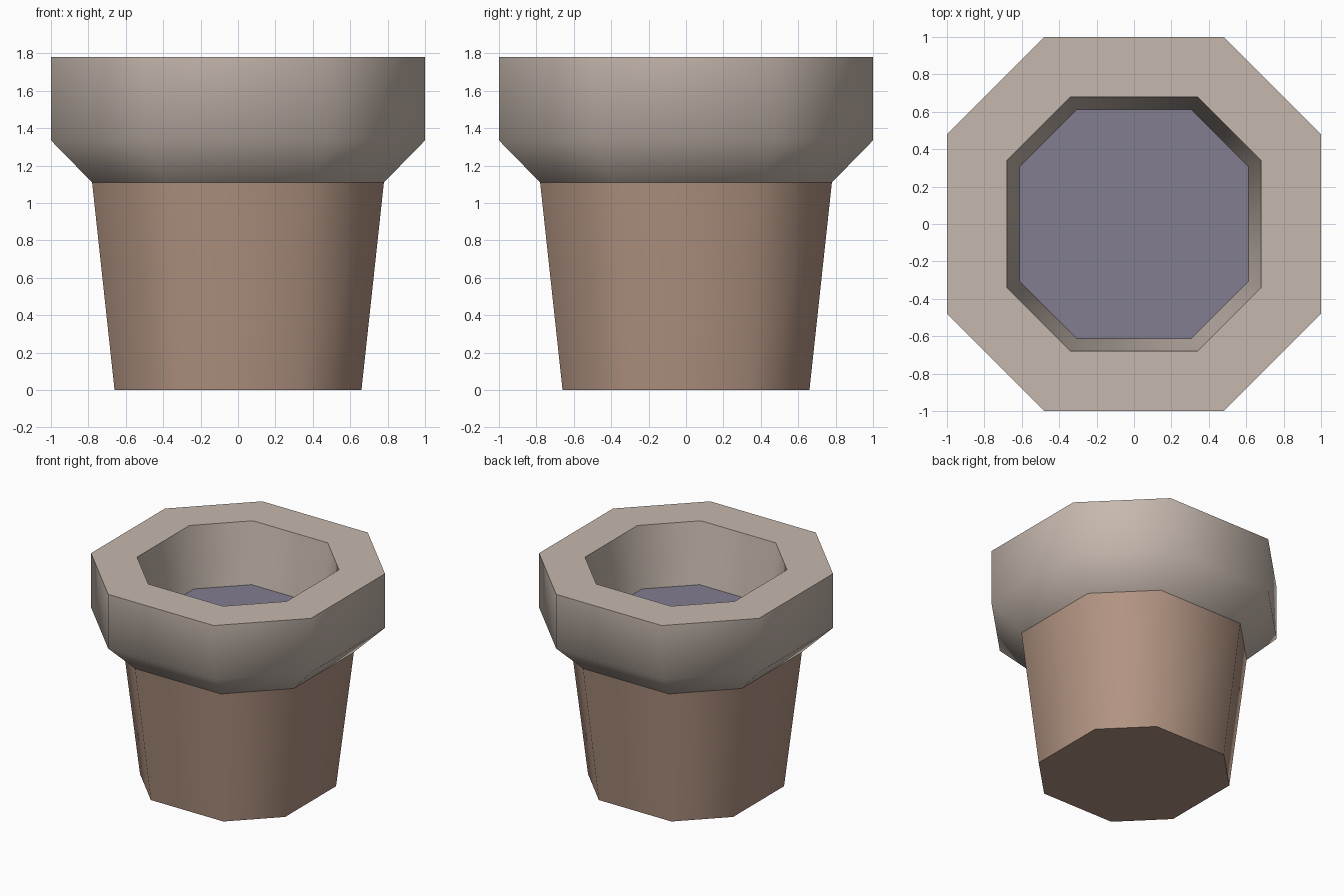
import bpy, bmesh, math

cube = bpy.data.objects.get("Cube")
if cube:
    bpy.data.objects.remove(cube, do_unlink=True)


def material(name, srgb):
    """Flat colour from 0-255 sRGB values."""
    lin = [((c / 255 + 0.055) / 1.055) ** 2.4 for c in srgb] + [1]
    mat = bpy.data.materials.new(name)
    mat.use_nodes = True
    mat.diffuse_color = lin
    bsdf = mat.node_tree.nodes["Principled BSDF"]
    bsdf.inputs["Base Color"].default_value = lin
    bsdf.inputs["Roughness"].default_value = 0.9
    return mat


def octagon(half, flat, z):
    """Eight corners, counter-clockwise; half = half width, flat = half side length."""
    corners = []
    for turn in range(4):
        c, s = round(math.cos(turn * math.pi / 2)), round(math.sin(turn * math.pi / 2))
        for x, y in ((half, -flat), (half, flat)):
            corners.append((x * c - y * s, x * s + y * c, z))
    return corners


def loft(name, rings, mat, cap_start=False, cap_end=False):
    """Bridge a list of (half, flat, z) octagons into one part."""
    bm = bmesh.new()
    loops = [[bm.verts.new(p) for p in octagon(*ring)] for ring in rings]
    for low, high in zip(loops, loops[1:]):
        for i in range(8):
            j = (i + 1) % 8
            bm.faces.new((low[i], low[j], high[j], high[i]))
    if cap_start:
        bm.faces.new(loops[0][::-1])
    if cap_end:
        bm.faces.new(loops[-1])
    mesh = bpy.data.meshes.new(name)
    bm.to_mesh(mesh)
    bm.free()
    mesh.materials.append(mat)
    obj = bpy.data.objects.new(name, mesh)
    bpy.context.collection.objects.link(obj)
    bpy.ops.object.select_all(action="DESELECT")
    obj.select_set(True)
    bpy.context.view_layer.objects.active = obj
    bpy.ops.object.shade_smooth_by_angle(angle=math.radians(50))
    return obj


clay = material("brown clay", (178, 148, 130))
stone = material("pale taupe", (198, 184, 174))
earth = material("violet grey soil", (130, 125, 145))

# Tapered pot body with a closed base
loft("pot_body", [(0.66, 0.33, 0), (0.78, 0.39, 1.11)], clay, cap_start=True)

# Thick rim: chamfered underside, outer wall, flat top, sloping inner wall
loft("pot_rim", [(0.78, 0.39, 1.11), (1, 0.48, 1.335), (1, 0.48, 1.78),
                 (0.68, 0.34, 1.78), (0.613, 0.305, 1.29)], stone)

# Soil surface inside the rim
loft("soil", [(0.613, 0.305, 1.29)], earth, cap_end=True)
